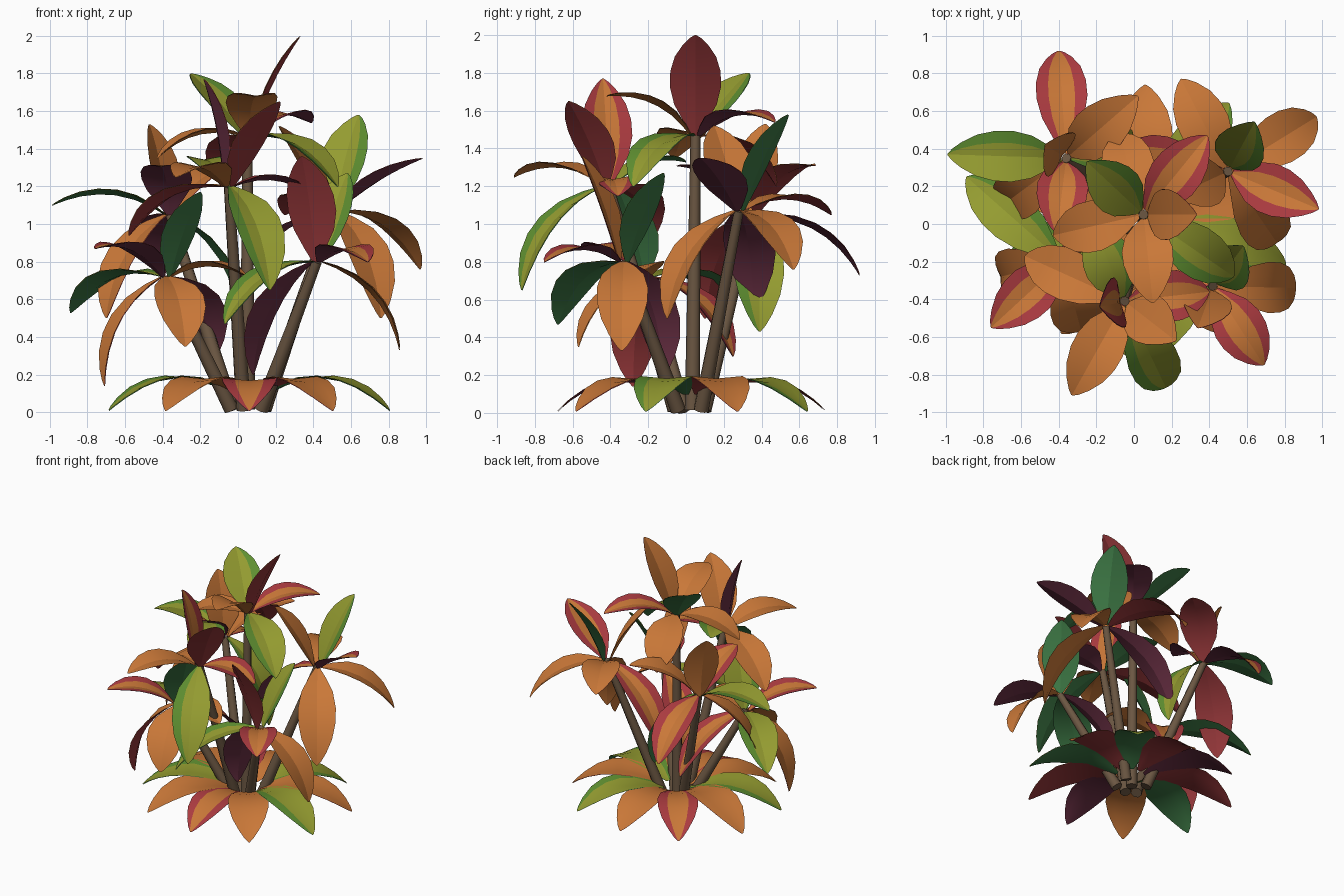
import bpy
import math
from mathutils import Vector

cube = bpy.data.objects.get("Cube")
if cube:
    bpy.data.objects.remove(cube, do_unlink=True)


def material(name, *srgb):
    """Flat material from display colour values, stored as linear."""
    linear = [((c + 0.055) / 1.055) ** 2.4 for c in srgb]
    mat = bpy.data.materials.new(name)
    mat.diffuse_color = (*linear, 1)
    mat.use_nodes = True
    node = next(n for n in mat.node_tree.nodes if n.type == 'BSDF_PRINCIPLED')
    node.inputs["Base Color"].default_value = (*linear, 1)
    node.inputs["Roughness"].default_value = 0.8
    return mat


orange = material("orange", 0.79, 0.47, 0.22)
red = material("red", 0.67, 0.23, 0.25)
lime = material("lime", 0.58, 0.61, 0.19)
green = material("leaf green", 0.37, 0.56, 0.19)
dark_green = material("underside green", 0.24, 0.47, 0.27)
dark_red = material("underside red", 0.57, 0.21, 0.22)
plum = material("underside plum", 0.42, 0.19, 0.27)
bark = material("bark", 0.42, 0.34, 0.26)

# Leaf kinds: centre, right edge band, left edge band, underside
PLAIN = (orange, orange, orange, orange)
RUSTY = (orange, orange, orange, dark_red)
STRIPED = (orange, red, red, plum)
LIME = (lime, lime, green, dark_green)

# Outline of a leaf: position along the midrib and share of the half width
OUTLINE = [(0, 0.12), (0.12, 0.45), (0.28, 0.83), (0.45, 1), (0.6, 0.98),
           (0.75, 0.81), (0.88, 0.5), (0.96, 0.23), (1, 0.03)]
STRIPS = (-1, -0.52, 0, 0.52, 1)
UP = Vector((0, 0, 1))


def leaf(name, base, tip, kind, arch, half_width=0.135, fold=0.2):
    """Folded blade along an arched midrib, with a differently coloured back."""
    base, tip = Vector(base), Vector(tip)
    chord = tip - base
    side = chord.cross(UP).normalized()
    lift = side.cross(chord).normalized()
    bend = (base + tip) / 2 + lift * arch * chord.length
    verts, faces = [], []
    for t, w in OUTLINE:
        point = base * (1 - t) ** 2 + bend * 2 * t * (1 - t) + tip * t ** 2
        tangent = (bend - base) * (1 - t) + (tip - bend) * t
        normal = side.cross(tangent).normalized()
        for s in STRIPS:
            verts.append(point + (side * s + normal * abs(s) * fold) * w * half_width)
    n = len(STRIPS)
    for row in range(len(OUTLINE) - 1):
        for col in range(n - 1):
            a = row * n + col
            faces.append((a, a + 1, a + n + 1, a + n))
    mesh = bpy.data.meshes.new(name)
    mesh.from_pydata(verts, [], faces)
    centre, right, left, under = kind
    for mat in (centre, right, left, under, under, under):
        mesh.materials.append(mat)
    # The outer strips take the edge colours
    for i, face in enumerate(mesh.polygons):
        face.material_index = {0: 1, n - 2: 2}.get(i % (n - 1), 0)
        face.use_smooth = True
    mesh.set_sharp_from_angle(angle=math.radians(18))
    obj = bpy.data.objects.new(name, mesh)
    bpy.context.collection.objects.link(obj)
    # The second skin carries the underside colour
    skin = obj.modifiers.new("underside", 'SOLIDIFY')
    skin.thickness = 0.004
    skin.offset = -1
    skin.use_rim = False
    skin.material_offset = 3


def stem(name, foot, top):
    """Tapered round stem."""
    axis = top - foot
    bpy.ops.mesh.primitive_cone_add(vertices=8, radius1=0.041, radius2=0.026,
                                    depth=axis.length, location=(foot + top) / 2)
    obj = bpy.context.object
    obj.name = name
    obj.rotation_euler = axis.to_track_quat('Z', 'Y').to_euler()
    obj.data.materials.append(bark)
    bpy.ops.object.shade_smooth_by_angle(angle=math.radians(50))


def shoot(name, top, leaves):
    """One stem with its crown of leaves, given by kind and tip."""
    top = Vector(top)
    out = Vector((top.x - 0.05, top.y - 0.03, 0))
    foot = Vector((0.05, 0.03, 0.015)) + out * 0.2
    stem(name + "_stem", foot, top)
    for i, (kind, *tip) in enumerate(leaves):
        chord = Vector(tip) - top
        reach = Vector((chord.x, chord.y, 0))
        steep = chord.z > 0.27
        start = top + reach.normalized() * 0.025
        leaf(f"{name}_leaf_{i + 1}", start, tip, kind, 0.08 if steep else 0.28)


shoot("middle", (0.05, 0.05, 1.47), [
    (RUSTY, 0.33, 0.05, 2.0),
    (LIME, -0.25, 0.33, 1.8),
    (STRIPED, 0.39, 0.47, 1.54),
    (PLAIN, -0.43, -0.06, 1.35),
    (PLAIN, 0.1, -0.42, 1.68),
    (LIME, 0.53, -0.28, 1.2),
    (RUSTY, -0.08, 0.48, 1.2)])

shoot("front", (-0.05, -0.41, 1.2), [
    (LIME, 0.17, -0.87, 0.65),
    (STRIPED, -0.18, -0.44, 1.77),
    (RUSTY, 0.22, -0.62, 1.65),
    (PLAIN, -0.33, -0.91, 1.25),
    (RUSTY, -0.58, -0.17, 0.94),
    (LIME, -0.22, 0, 1.33),
    (STRIPED, 0.4, -0.36, 1.15)])

shoot("back_left", (0.5, 0.28, 1.07), [
    (STRIPED, 0.98, 0.08, 1.35),
    (PLAIN, 0.97, 0.57, 0.76),
    (PLAIN, 0.76, -0.1, 0.5),
    (LIME, 0.64, 0.54, 1.58),
    (RUSTY, 0.25, 0.77, 1.05),
    (PLAIN, 0.22, 0.15, 1.52),
    (STRIPED, -0.04, 0.36, 0.55)])

shoot("back_right", (-0.36, 0.35, 1.05), [
    (STRIPED, -0.4, 0.92, 0.73),
    (LIME, -0.99, 0.37, 1.1),
    (STRIPED, -0.41, -0.05, 1.31),
    (PLAIN, -0.47, 0.42, 1.53),
    (RUSTY, 0.02, 0.68, 1.31),
    (RUSTY, -0.7, 0.1, 0.5),
    (LIME, 0, 0.39, 0.43)])

shoot("front_left", (0.42, -0.33, 0.8), [
    (RUSTY, 0.34, -0.55, 1.36),
    (LIME, 0.58, -0.12, 1.27),
    (STRIPED, 0.69, -0.75, 0.8),
    (PLAIN, 0.86, -0.34, 0.33),
    (STRIPED, 0.08, -0.12, 0.2),
    (LIME, -0.07, -0.68, 0.47)])

shoot("front_right", (-0.38, -0.2, 0.72), [
    (LIME, -0.89, 0.25, 0.53),
    (STRIPED, -0.76, -0.55, 0.87),
    (PLAIN, -0.28, -0.57, 0.35),
    (RUSTY, -0.71, -0.28, 0.14),
    (LIME, -0.2, -0.35, 1.17),
    (PLAIN, 0.05, -0.3, 0.72),
    (STRIPED, -0.12, 0.25, 0.3)])

# Ring of leaves spreading over the ground, a little longer to the sides
RING = (STRIPED, RUSTY, LIME, RUSTY, LIME, RUSTY, STRIPED, RUSTY, LIME, PLAIN)
for i, kind in enumerate(RING):
    angle = math.radians(-90 + 36 * i)
    ray = Vector((math.cos(angle), math.sin(angle), 0))
    centre = Vector((0.06, 0.03, 0))
    length = 0.71 + 0.08 * abs(ray.x)
    leaf(f"ground_leaf_{i + 1}", centre + ray * 0.1 + UP * 0.1,
         centre + ray * length + UP * 0.01, kind, 0.36, 0.145, 0.09)
